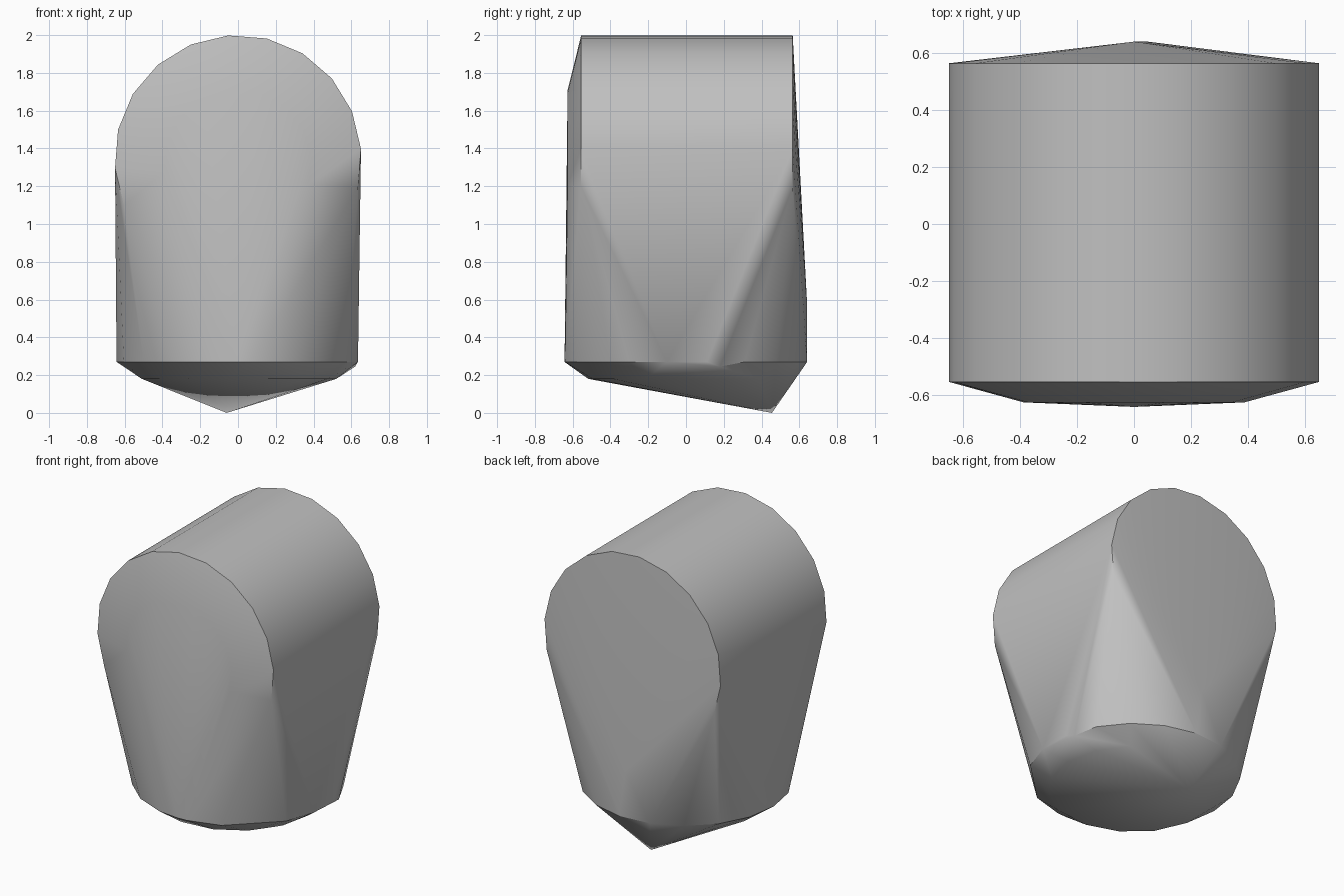
import bpy, bmesh
from math import sin, cos, radians

cube = bpy.data.objects.get("Cube")
if cube:
    bpy.data.objects.remove(cube, do_unlink=True)

# One flat grey for the whole body
grey = bpy.data.materials.new("plain grey")
grey.use_nodes = True
colour = (0.53, 0.53, 0.53, 1)
grey.diffuse_color = colour
grey.node_tree.nodes["Principled BSDF"].inputs["Base Color"].default_value = colour


def upright_ring(radius, y, z, count):
    """Points of a circle facing along y."""
    angles = [radians(360 * (i + 0.25) / count) for i in range(count)]
    return [(radius * cos(a), y, z + radius * sin(a)) for a in angles]


def level_ring(radius, z, degrees):
    """Points of a circle lying flat."""
    return [(radius * cos(radians(d)), radius * sin(radians(d)), z) for d in degrees]


points = []

# Rounded upper barrel, with a shallow dome on its front end
points += upright_ring(0.653, -0.555, 1.347, 20)
points += upright_ring(0.653, 0.565, 1.347, 20)
points += upright_ring(0.39, -0.627, 1.32, 16)

# Round foot, with one wide flat between its front and its left side
points += level_ring(0.643, 0.27, range(-28, 277, 19))
points += level_ring(0.643, 0.27, [-64])
points += [(0, -0.643, 0.27), (0, 0.641, 0.58), (0.62, 0.18, 0.245)]

# Bevelled underside and off-centre tip
points += level_ring(0.52, 0.18, range(0, 360, 24))
points += [(-0.06, 0.455, 0)]

# Wrap all the sections in one tight skin
bm = bmesh.new()
for p in points:
    bm.verts.new(p)
hull = bmesh.ops.convex_hull(bm, input=bm.verts[:])
inner = {v for v in hull["geom_interior"] + hull["geom_unused"]
         if isinstance(v, bmesh.types.BMVert)}
bmesh.ops.delete(bm, geom=list(inner), context='VERTS')
bmesh.ops.dissolve_limit(bm, angle_limit=radians(0.5), verts=bm.verts[:], edges=bm.edges[:])
bmesh.ops.recalc_face_normals(bm, faces=bm.faces[:])
mesh = bpy.data.meshes.new("body")
bm.to_mesh(mesh)
bm.free()

body = bpy.data.objects.new("body", mesh)
mesh.materials.append(grey)
bpy.context.collection.objects.link(body)
bpy.ops.object.select_all(action='DESELECT')
body.select_set(True)
bpy.context.view_layer.objects.active = body
bpy.ops.object.shade_smooth_by_angle(angle=radians(30))
